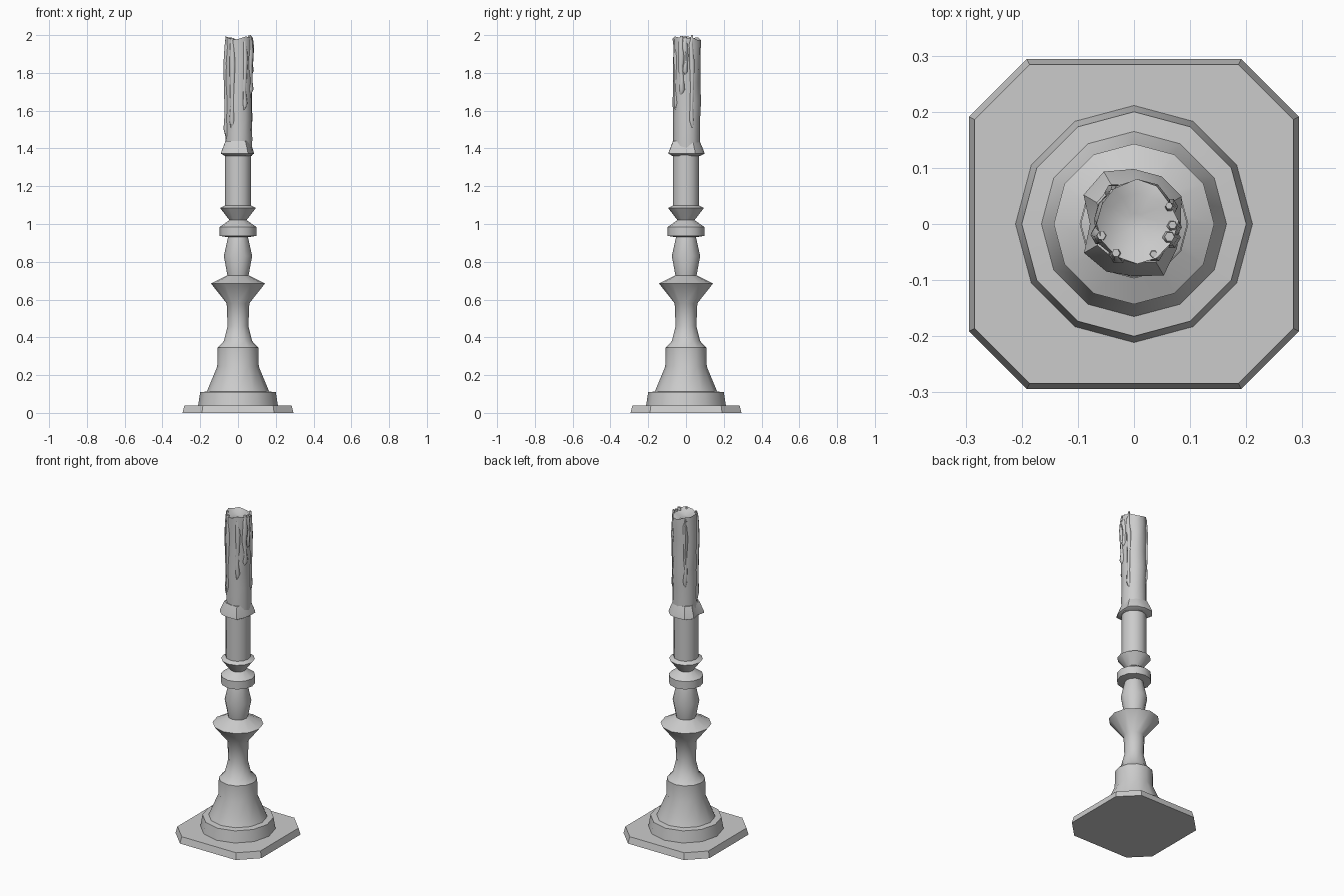
import bpy, bmesh, math, random
from math import sin, cos, pi

cube = bpy.data.objects.get("Cube")
if cube:
    bpy.data.objects.remove(cube)
random.seed(4)

grey = bpy.data.materials.new("plain grey")
grey.use_nodes = True
grey.diffuse_color = (0.6, 0.6, 0.6, 1)
grey.node_tree.nodes["Principled BSDF"].inputs["Base Color"].default_value = (0.6, 0.6, 0.6, 1)


def skin(name, rings, angle=40):
    """Join equal rings of points into a capped, closed surface."""
    bm = bmesh.new()
    loops = [[bm.verts.new(p) for p in ring] for ring in rings]
    n = len(loops[0])
    for low, high in zip(loops, loops[1:]):
        for i in range(n):
            j = (i + 1) % n
            bm.faces.new((low[i], low[j], high[j], high[i]))
    bm.faces.new(loops[0][::-1])
    bm.faces.new(loops[-1])
    bmesh.ops.recalc_face_normals(bm, faces=bm.faces)
    mesh = bpy.data.meshes.new(name)
    bm.to_mesh(mesh)
    bm.free()
    mesh.materials.append(grey)
    obj = bpy.data.objects.new(name, mesh)
    bpy.context.collection.objects.link(obj)
    bpy.ops.object.select_all(action='DESELECT')
    obj.select_set(True)
    bpy.context.view_layer.objects.active = obj
    bpy.ops.object.shade_smooth_by_angle(angle=math.radians(angle))
    return obj


def circle(r, z, cx=0, cy=0, n=12):
    return [(cx + r * cos(2 * pi * i / n), cy + r * sin(2 * pi * i / n), z) for i in range(n)]


# Square foot with clipped corners and sloping edges
def clipped_square(h, c, z):
    quarter = [(h, -c), (h, c)]
    pts = []
    for k in range(4):
        ca, sa = round(cos(k * pi / 2)), round(sin(k * pi / 2))
        pts += [(x * ca - y * sa, x * sa + y * ca, z) for x, y in quarter]
    return pts


skin("foot_plate", [clipped_square(0.294, 0.191, 0), clipped_square(0.284, 0.186, 0.04)], 20)

# Turned holder
profile = [(0.212, 0.035), (0.2, 0.11), (0.165, 0.113), (0.11, 0.245), (0.108, 0.345),
           (0.075, 0.38), (0.055, 0.46), (0.06, 0.58), (0.143, 0.685), (0.056, 0.728),
           (0.075, 0.83), (0.053, 0.93), (0.097, 0.937), (0.097, 0.985), (0.045, 1.02),
           (0.095, 1.085), (0.07, 1.098), (0.07, 1.372)]
skin("turned_holder", [circle(r, z) for r, z in profile])

# Wax collar with an uneven rim
rim = [0.085, 0.1, 0.1, 0.1, 0.11, 0.106, 0.08, 0.105, 0.1, 0.095, 0.108, 0.09]


def collar_ring(scale, z):
    return [(r * scale * cos(i * pi / 6), r * scale * sin(i * pi / 6), z) for i, r in enumerate(rim)]


skin("wax_collar", [collar_ring(0.75, 1.36), collar_ring(0.98, 1.372),
                    collar_ring(0.95, 1.385), collar_ring(0.72, 1.44)])

# Candle, slightly off centre, with a lumpy surface and a ragged, dished top
rings = []
for z in (1.36, 1.45, 1.55, 1.65, 1.75, 1.85, 1.93, 1.97):
    wobble = 0.002 if z < 1.6 else 0.004
    rings.append([(x + random.uniform(-wobble, wobble), y + random.uniform(-wobble, wobble), pz)
                  for x, y, pz in circle(0.071 + 0.003 * (z - 1.36), z, 0.003, 0.004)])
rings[-1] = [(x, y, z + 0.015 + random.uniform(-0.015, 0.015)) for x, y, z in rings[-1]]
rings.append(circle(0.05, 1.975, 0.003, 0.004))
rings.append(circle(0.015, 1.965, 0.003, 0.004))
skin("candle", rings, 50)

# Runs of melted wax down the sides: angle, bottom, top, width
runs = [(-0.45, 1.68, 1.995, 0.022), (-0.1, 1.79, 1.99, 0.018), (0.4, 1.5, 2.0, 0.016),
        (2.2, 1.55, 1.98, 0.016), (3.5, 1.45, 1.99, 0.02), (4.2, 1.5, 1.985, 0.018),
        (5.2, 1.6, 1.99, 0.016)]
for k, (a, low, high, width) in enumerate(runs):
    rings = []
    for t, s in ((0, 0.2), (0.1, 0.85), (0.25, 0.6), (0.5, 0.75), (0.72, 0.95), (0.9, 0.7), (1, 0.4)):
        b = a + random.uniform(-0.06, 0.06)
        cx, cy = 0.003 + 0.066 * cos(b), 0.004 + 0.066 * sin(b)
        rings.append(circle(width * s, low + (high - low) * t, cx, cy, 6))
    skin("wax_run_%d" % (k + 1), rings, 60)
